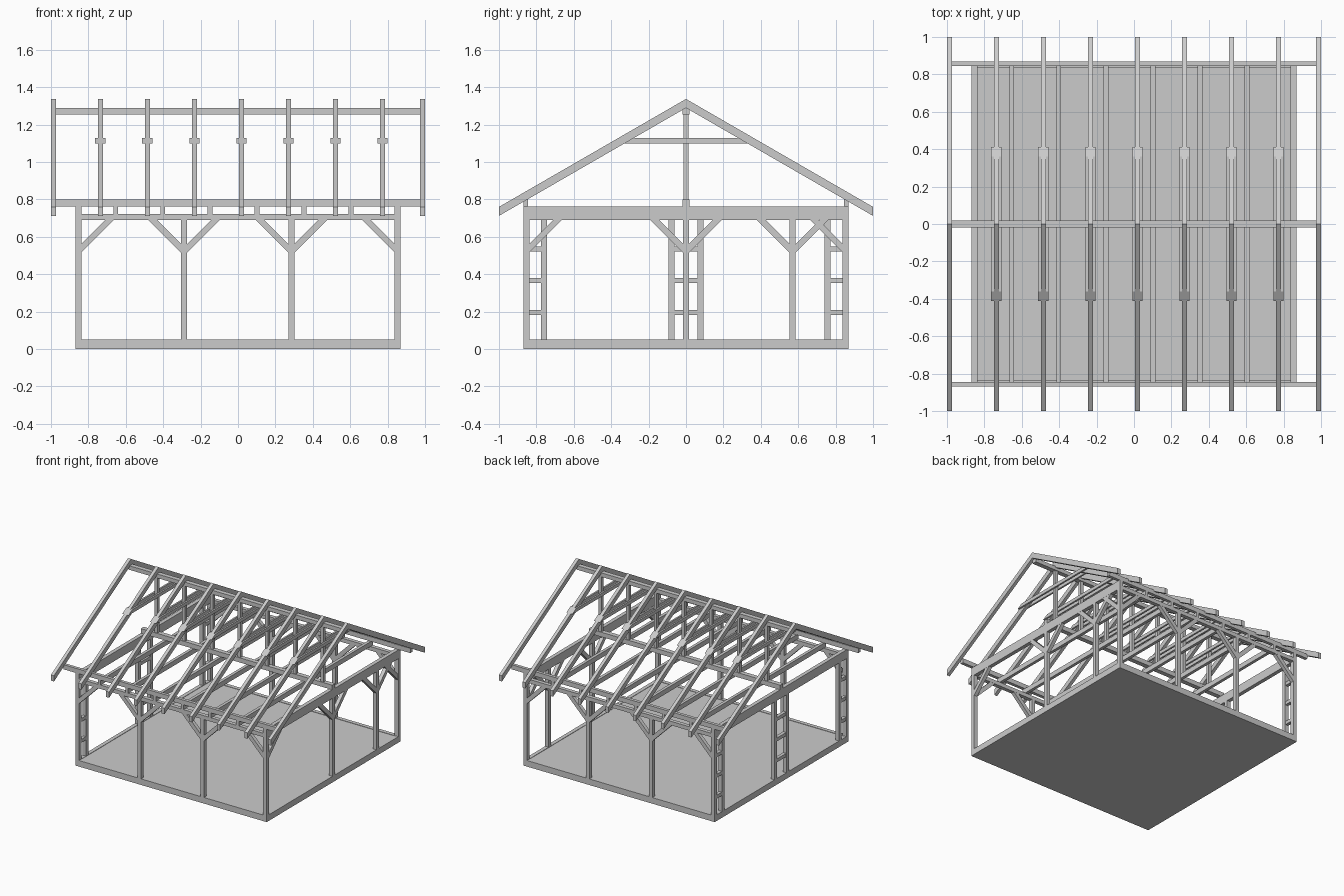
import bpy

if "Cube" in bpy.data.objects:
    bpy.data.objects.remove(bpy.data.objects["Cube"])

W = 0.87      # half width of the frame
T = 0.032     # timber thickness
C = W - T / 2 # wall centre line


def mesh(name, verts, faces):
    me = bpy.data.meshes.new(name)
    me.from_pydata(verts, [], faces)
    ob = bpy.data.objects.new(name, me)
    bpy.context.collection.objects.link(ob)
    return ob


def prism(name, profile, axis, centre, depth):
    """Extrude a (horizontal, z) profile along x or y."""
    n = len(profile)
    area = sum(profile[i][0] * profile[(i + 1) % n][1] - profile[(i + 1) % n][0] * profile[i][1]
               for i in range(n))
    if (area < 0) == (axis == 'x'):
        profile = profile[::-1]
    verts = []
    for d in (centre - depth / 2, centre + depth / 2):
        verts += [(d, h, z) if axis == 'x' else (h, d, z) for h, z in profile]
    faces = [tuple(range(n))[::-1], tuple(range(n, 2 * n))]
    faces += [(i, (i + 1) % n, n + (i + 1) % n, n + i) for i in range(n)]
    return mesh(name, verts, faces)


def box(name, x0, x1, y0, y1, z0, z1):
    return prism(name, [(y0, z0), (y1, z0), (y1, z1), (y0, z1)], 'x', (x0 + x1) / 2, x1 - x0)


def post(name, x, y, z0=0.05, z1=0.69, t=T):
    return box(name, x - t / 2, x + t / 2, y - t / 2, y + t / 2, z0, z1)


def brace(name, axis, wall, at, side):
    """45 degree brace from a post up to the beam."""
    pts = [(0, 0.515), (0.175, 0.69), (0.128, 0.69), (0, 0.562)]
    prism(name, [(at + side * (T / 2 + h), z) for h, z in pts], axis, wall, 0.03)


# base slab, floor deck and sills
box("base_slab", -W, W, -W, W, 0, 0.005)
box("floor_deck", -W + T, W - T, -W + T, W - T, 0.005, 0.047)
for s in (-1, 1):
    box("sill_long", -W, W, s * C - T / 2, s * C + T / 2, 0.005, 0.05)
    box("sill_side", s * C - T / 2, s * C + T / 2, -W + T, W - T, 0.005, 0.05)

# corner posts, front and back walls, beams and eave purlins
for s in (-1, 1):
    for x in (-C, -0.288, 0.285, C):
        post("wall_post", x, s * C)
        for side in (-1, 1):
            if abs(x + side * 0.2) < W:
                brace("wall_brace", 'y', s * C, x, side)
    box("wall_plate", -W + T, W - T, s * C - T / 2, s * C + T / 2, 0.69, 0.722)
    box("tie_beam", s * C - T / 2, s * C + T / 2, -W, W, 0.69, 0.762)
    box("eave_purlin", -0.975, 0.975, s * 0.857 - 0.013, s * 0.857 + 0.013, 0.762, 0.80)

# right wall: braced posts
for y in (0, 0.57):
    post("right_post", C, y)
for y in (-C, 0, 0.57, C):
    for side in (-1, 1):
        if abs(y + side * 0.18) < W:
            brace("right_brace", 'x', C, y, side)

# left wall: ladder columns
for a, b in ((-C, -0.76), (-0.077, 0.077), (0.757, C)):
    for y in (a, b):
        if abs(y) < 0.8:
            post("ladder_post", -C, y)
    for z in (0.195, 0.367, 0.535):
        box("ladder_rung", -C - 0.014, -C + 0.014, a + T / 2, b - T / 2, z - 0.014, z + 0.014)

# ceiling joists
for i in range(6):
    x = -0.653 + i * 0.2515
    box("joist", x - 0.0125, x + 0.0125, -W, W, 0.722, 0.762)

# centre sill and ridge beam
box("centre_sill", -W, W, -0.019, 0.019, 0.762, 0.80)
box("ridge_beam", -0.982, 0.982, -0.019, 0.019, 1.255, 1.288)

# rafter pairs with king posts and double collar ties
TOP, SLOPE, V = 1.337, 0.577, 0.048
inner = [-0.736 + i * 0.2515 for i in range(7)]
for x in [-0.9865] + inner + [0.9865]:
    for s in (-1, 1):
        prism("rafter", [(0, TOP), (s, TOP - SLOPE), (s, TOP - SLOPE - V), (0, TOP - V)], 'x', x, 0.027)
for x in inner:
    post("king_post", x, 0, 0.80, 1.255, 0.027)
    lo, hi = (TOP - 1.10) / SLOPE, (TOP - 1.128) / SLOPE
    for s in (-1, 1):
        prism("collar_tie", [(-lo, 1.10), (lo, 1.10), (hi, 1.128), (-hi, 1.128)], 'x',
              x + s * 0.0205, 0.014)
